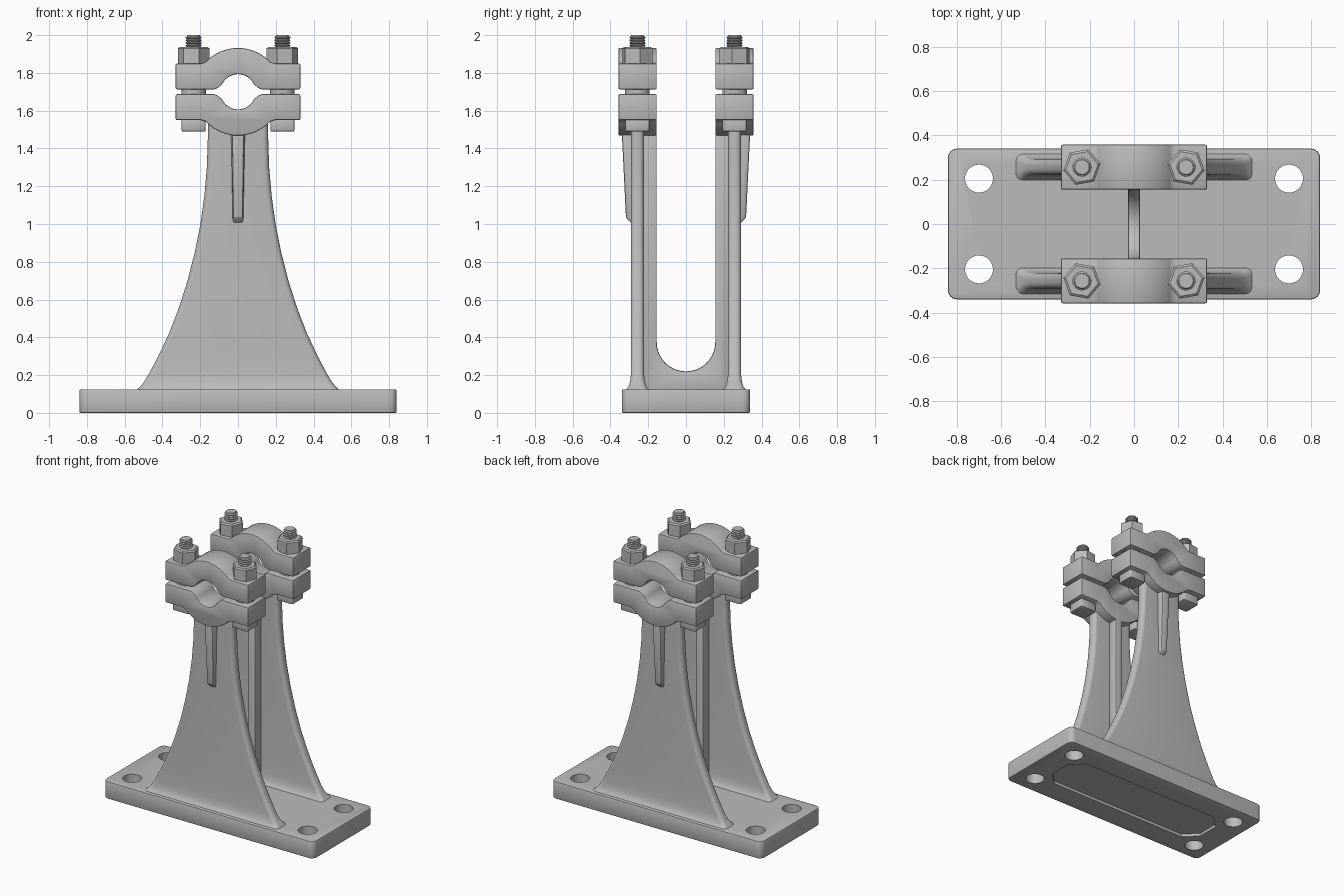
import bpy, bmesh, math
from mathutils import Matrix, Vector

cube = bpy.data.objects.get("Cube")
if cube:
    bpy.data.objects.remove(cube, do_unlink=True)

grey = bpy.data.materials.new("cast grey")
grey.use_nodes = True
COLOUR = (0.5, 0.5, 0.5, 1)
grey.diffuse_color = COLOUR
shader = grey.node_tree.nodes["Principled BSDF"]
shader.inputs["Base Color"].default_value = COLOUR
shader.inputs["Roughness"].default_value = 0.6

ROW = -0.257       # depth of the front upright and clamp
BORE = 1.7         # height of the clamp bore
BOLT = 0.235       # sideways position of the bolts


def add(name, bm):
    bmesh.ops.recalc_face_normals(bm, faces=bm.faces[:])
    mesh = bpy.data.meshes.new(name)
    bm.to_mesh(mesh)
    bm.free()
    mesh.materials.append(grey)
    obj = bpy.data.objects.new(name, mesh)
    bpy.context.collection.objects.link(obj)
    return obj


def bevel(obj, width, segments=2):
    mod = obj.modifiers.new("bevel", "BEVEL")
    mod.width, mod.segments = width, segments
    mod.limit_method, mod.angle_limit = "ANGLE", math.radians(35)


def finish(obj, mirror="", angle=35):
    """Mirror across the world axes, apply modifiers, smooth the round faces."""
    if mirror:
        mod = obj.modifiers.new("mirror", "MIRROR")
        mod.use_axis = ("X" in mirror, "Y" in mirror, False)
        mod.use_mirror_merge = False
    bpy.context.view_layer.update()
    graph = bpy.context.evaluated_depsgraph_get()
    mesh = bpy.data.meshes.new_from_object(obj.evaluated_get(graph))
    obj.modifiers.clear()
    obj.data = mesh
    bpy.ops.object.select_all(action="DESELECT")
    obj.select_set(True)
    bpy.context.view_layer.objects.active = obj
    bpy.ops.object.shade_smooth_by_angle(angle=math.radians(angle))


def prism(name, points, start, along):
    """Extrude a closed outline; start maps each 2D point to 3D."""
    bm = bmesh.new()
    face = bm.faces.new([bm.verts.new(start(a, b)) for a, b in points])
    new = bmesh.ops.extrude_face_region(bm, geom=[face])["geom"]
    bmesh.ops.translate(bm, vec=along, verts=[v for v in new if isinstance(v, bmesh.types.BMVert)])
    return add(name, bm)


def loft(name, rings):
    """Skin a stack of rings of equal length and cap both ends."""
    bm = bmesh.new()
    loops = [[bm.verts.new(p) for p in ring] for ring in rings]
    n = len(loops[0])
    for low, high in zip(loops, loops[1:]):
        for i in range(n):
            j = (i + 1) % n
            bm.faces.new((low[i], low[j], high[j], high[i]))
    bm.faces.new(loops[0])
    bm.faces.new(loops[-1])
    return add(name, bm)


def lathe(name, profile, x, y, sides, turn=0):
    def ring(r, z):
        steps = [turn + math.tau * i / sides for i in range(sides)]
        return [(x + r * math.cos(a), y + r * math.sin(a), z) for a in steps]
    return loft(name, [ring(r, z) for r, z in profile])


def arc(cx, cy, r, first, last, steps):
    angles = [math.radians(first + (last - first) * i / steps) for i in range(steps + 1)]
    return [(cx + r * math.cos(a), cy + r * math.sin(a)) for a in angles]


def rounded_rect(w, d, r, steps=6):
    corners = [(w - r, d - r, 0), (r - w, d - r, 90), (r - w, r - d, 180), (w - r, r - d, 270)]
    return [p for x, y, a in corners for p in arc(x, y, r, a, a + 90, steps)]


def cut(target, cutter):
    mod = target.modifiers.new("cut", "BOOLEAN")
    mod.operation, mod.solver, mod.object = "DIFFERENCE", "EXACT", cutter
    cutter.hide_render = True
    return cutter


# Base plate with four bolt holes and a shallow recess underneath
base = prism("base_plate", rounded_rect(0.84, 0.34, 0.04),
             lambda a, b: (a, b, 0), (0, 0, 0.125))
bevel(base, 0.008)
cutters = [cut(base, lathe("hole_cutter", [(0.063, -0.1), (0.063, 0.3)], sx * 0.7, sy * 0.205, 40))
           for sx in (-1, 1) for sy in (-1, 1)]
octagon = [(0.65, 0.08), (0.56, 0.17), (-0.56, 0.17), (-0.65, 0.08),
           (-0.65, -0.08), (-0.56, -0.17), (0.56, -0.17), (0.65, -0.08)]
cutters.append(cut(base, prism("recess_cutter", octagon, lambda a, b: (a, b, -0.1), (0, 0, 0.12))))
finish(base)
for c in cutters:
    bpy.data.objects.remove(c, do_unlink=True)

# Flared uprights: height, half width, half thickness
sections = [(0.115, 0.54, 0.065), (0.128, 0.53, 0.056), (0.142, 0.515, 0.046), (0.165, 0.497, 0.039),
            (0.2, 0.475, 0.035), (0.3, 0.422, 0.035), (0.42, 0.366, 0.035), (0.55, 0.315, 0.035),
            (0.7, 0.267, 0.035), (0.85, 0.229, 0.035), (1.0, 0.199, 0.035), (1.15, 0.178, 0.035),
            (1.3, 0.165, 0.035), (1.45, 0.16, 0.035), (1.56, 0.16, 0.035)]
upright = loft("upright", [[(x, ROW + y, z) for x, y in rounded_rect(w, t, 0.028)]
                           for z, w, t in sections])
finish(upright, "Y", 50)

# Central web with a U-shaped opening
web_outline = [(-0.23, 0.11), (0.23, 0.11), (0.23, 1.53), (0.155, 1.53)]
web_outline += arc(0, 0.375, 0.155, 0, -180, 28) + [(-0.155, 1.53), (-0.23, 1.53)]
web = prism("centre_web", web_outline, lambda a, b: (-0.028, a, b), (0.056, 0, 0))
bevel(web, 0.008)
finish(web)

# Tapered stiffening ribs on the outer faces
rib = loft("outer_rib", [[(-w, -0.27, z), (w, -0.27, z), (w * 0.8, y, z), (-w * 0.8, y, z)]
                         for z, w, y in [(1.0, 0.03, -0.285), (1.035, 0.031, -0.318), (1.53, 0.04, -0.342)]])
bevel(rib, 0.008)
finish(rib, "Y")

# Split clamps: upper and lower halves share one outline
half = [(0.33, 0.013), (0.33, 0.15), (0.195, 0.15), (0.182, 0.154)]
half += arc(0, 0, 0.232, 43, 137, 28)
half += [(-0.182, 0.154), (-0.195, 0.15), (-0.33, 0.15), (-0.33, 0.013), (-0.125, 0.013), (-0.108, 0.02)]
half += arc(0, 0, 0.093, 155, 25, 24) + [(0.108, 0.02), (0.125, 0.013)]
for name, side in (("upper_clamp", 1), ("lower_clamp", -1)):
    clamp = prism(name, half, lambda a, b: (a, -0.358, BORE + side * b), (0, 0.203, 0))
    bevel(clamp, 0.007)
    finish(clamp, "Y")

# Bolts: spacer, hex nut, threaded end and square head
spacer = lathe("spacer", [(0.065, 1.68), (0.065, 1.72)], BOLT, ROW, 32)
finish(spacer, "XY")

nut = lathe("hex_nut", [(0.085, 1.845), (0.085, 1.93), (0.074, 1.938)], BOLT, ROW, 6, math.radians(10))
finish(nut, "XY", 15)

thread = [(0.036, 1.84), (0.036, 1.936)]
for i in range(4):
    z = 1.938 + i * 0.014
    thread += [(0.036, z), (0.043, z + 0.006), (0.043, z + 0.008), (0.036, z + 0.013)]
thread += [(0.036, 1.995), (0.033, 2.0)]
stud = lathe("threaded_end", thread, BOLT, ROW, 24)
finish(stud, "XY")

head = loft("square_head", [[(BOLT + x, ROW + y, z) for x, y in rounded_rect(0.063, 0.063, 0.008, 2)]
                            for z in (1.49, 1.56)])
bevel(head, 0.005)
finish(head, "XY")
